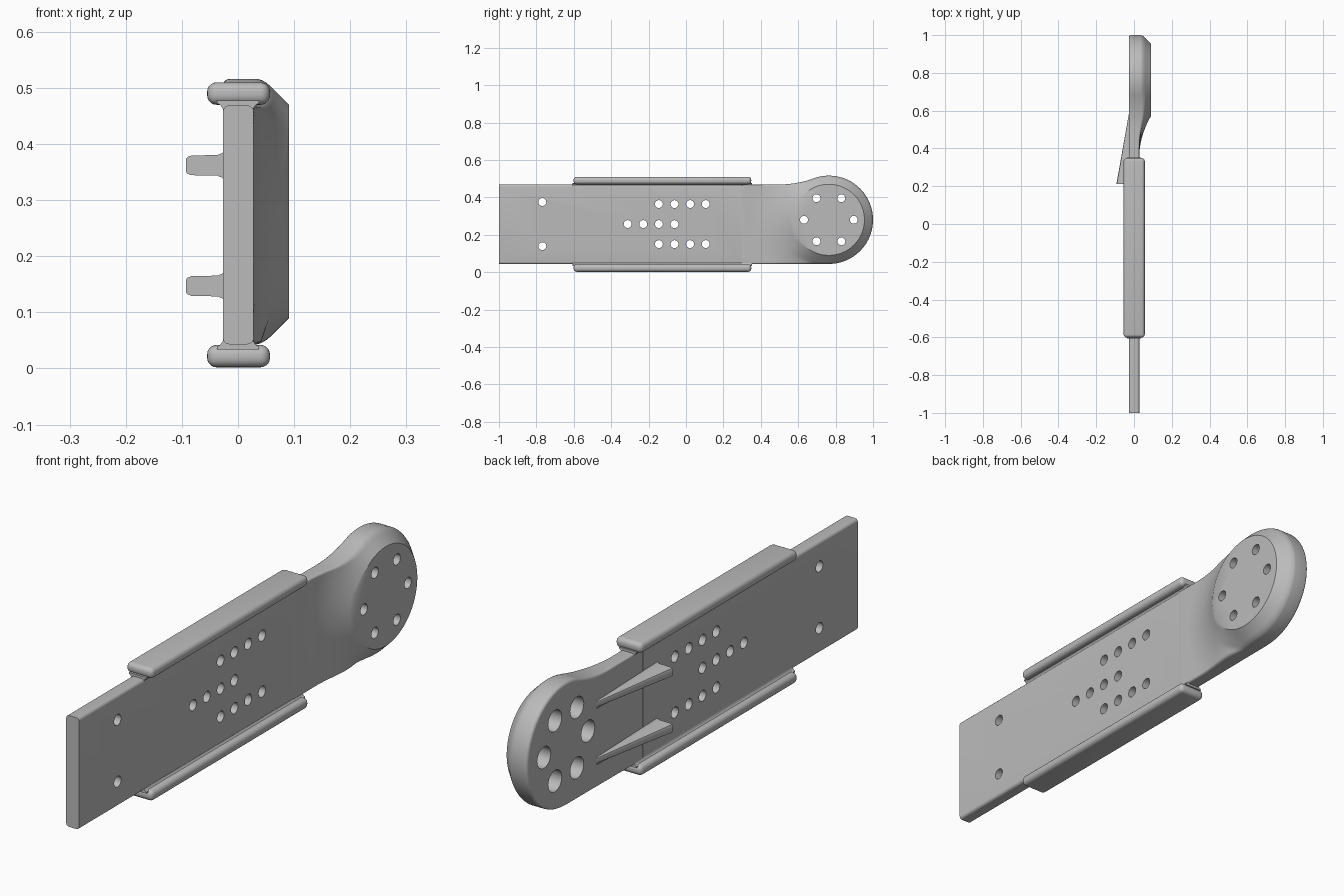
import bpy, bmesh, math
from mathutils import Vector, Matrix

if "Cube" in bpy.data.objects:
    bpy.data.objects.remove(bpy.data.objects["Cube"])

grey = bpy.data.materials.new("plain grey")
grey.use_nodes = True
grey.diffuse_color = (0.5, 0.5, 0.5, 1)
grey.node_tree.nodes["Principled BSDF"].inputs["Base Color"].default_value = (0.5, 0.5, 0.5, 1)

BACK, FRONT = -0.027, 0.028      # plate faces along x
LOW, HIGH = 0.043, 0.469         # plate edges along z
MID = (LOW + HIGH) / 2
HUB = Vector((0.764, 0.28))      # disc centre in (y, z)
RIM, FACE, TOP = 0.236, 0.19, 0.091
SEAM = 0.3                       # plate meets head here
ROUND = 0.012


def add(name, bm):
    bmesh.ops.recalc_face_normals(bm, faces=bm.faces)
    mesh = bpy.data.meshes.new(name)
    bm.to_mesh(mesh)
    bm.free()
    mesh.materials.append(grey)
    ob = bpy.data.objects.new(name, mesh)
    bpy.context.collection.objects.link(ob)
    return ob


def activate(ob):
    bpy.ops.object.select_all(action='DESELECT')
    ob.select_set(True)
    bpy.context.view_layer.objects.active = ob


def finish(ob, angle=32):
    activate(ob)
    for mod in list(ob.modifiers):
        bpy.ops.object.modifier_apply(modifier=mod.name)
    bpy.ops.object.shade_smooth_by_angle(angle=math.radians(angle))


def loft(name, rings):
    """Closed rings bridged in order and capped at both ends."""
    bm = bmesh.new()
    loops = [[bm.verts.new(p) for p in ring] for ring in rings]
    n = len(loops[0])
    for a, b in zip(loops, loops[1:]):
        for i in range(n):
            j = (i + 1) % n
            bm.faces.new((a[i], a[j], b[j], b[i]))
    bm.faces.new(loops[0])
    bm.faces.new(loops[-1])
    return add(name, bm)


def drill(ob, holes, radius, x0, x1):
    """Cut round holes at (y, z) between x0 and x1."""
    bm = bmesh.new()
    for y, z in holes:
        spot = Matrix.Translation(((x0 + x1) / 2, y, z)) @ Matrix.Rotation(math.pi / 2, 4, 'Y')
        bmesh.ops.create_cone(bm, cap_ends=True, segments=24, radius1=radius,
                              radius2=radius, depth=x1 - x0, matrix=spot)
    cutter = add("hole_cutter", bm)
    cutter.hide_render = True
    activate(ob)
    mod = ob.modifiers.new("holes", 'BOOLEAN')
    mod.operation, mod.solver, mod.object = 'DIFFERENCE', 'EXACT', cutter
    bpy.ops.object.modifier_apply(modifier=mod.name)
    bpy.data.objects.remove(cutter)


# Plate with rounded long edges
section = []
for k, (sx, sz) in enumerate([(1, 1), (-1, 1), (-1, -1), (1, -1)]):
    cx = (FRONT if sx > 0 else BACK) - sx * ROUND
    cz = MID + sz * ((HIGH - LOW) / 2 - ROUND)
    for i in range(6):
        a = math.pi / 2 * (k + i / 5)
        section.append((cx + ROUND * math.cos(a), cz + ROUND * math.sin(a)))
plate = loft("plate", [[(x, y, z) for x, z in section] for y in (-1, SEAM)])
holes = [(-0.768, z) for z in (0.375, 0.139)]
for start, z in ((-0.145, 0.364), (-0.312, 0.257), (-0.145, 0.15)):
    holes += [(start + 0.0835 * i, z) for i in range(4)]
drill(plate, holes, 0.021, -0.1, 0.1)
finish(plate)

# Head outline: straight lower edge, disc rim, concave blend, upper edge
START = SEAM - 0.01
outline = [Vector((START + (HUB.x - START) * i / 24, LOW)) for i in range(24)]
blend_y = 0.5
gap = HUB.x - blend_y
lift = HIGH - HUB.y
R = (gap ** 2 + lift ** 2 - RIM ** 2) / (2 * (RIM - lift))
end = math.atan2(lift + R, -gap)
for i in range(65):
    a = -math.pi / 2 + (end + math.pi / 2) * i / 64
    outline.append(HUB + RIM * Vector((math.cos(a), math.sin(a))))
for i in range(1, 13):
    a = (end - math.pi) + (-math.pi / 2 - end + math.pi) * i / 12
    outline.append(Vector((blend_y + R * math.cos(a), HIGH + R + R * math.sin(a))))
outline += [Vector((blend_y + (START - blend_y) * i / 10, HIGH)) for i in range(1, 11)]
outline += [Vector((START, HIGH + (LOW - HIGH) * i / 20)) for i in range(1, 20)]


def height(d, c):
    """Front surface: chamfered rim, easing into a long flare toward the plate."""
    cone = max(FRONT, TOP - (d - FACE))
    t = min(1, (d - FACE) / 0.22)
    flare = FRONT + (TOP - FRONT) * (1 - t) ** 2
    w = min(1, max(0, (c - 0.2) / 0.6))
    w = w * w * (3 - 2 * w)
    return cone * (1 - w) + flare * w


spokes = [((p - HUB).normalized(), (p - HUB).length) for p in outline]


def ring(dist, x_of):
    pts = []
    for u, length in spokes:
        d = dist(length)
        q = HUB + u * d
        pts.append((x_of(d, -u.x), q.x, q.y))
    return pts


rings = []
for i in range(19):
    s = i / 18
    rings.append(ring(lambda L: FACE + (L - ROUND - FACE) * s, height))
for i in range(1, 5):
    a = math.pi / 2 * i / 4
    rings.append(ring(lambda L: L - ROUND * (1 - math.sin(a)),
                      lambda d, c: height(d, c) - ROUND * (1 - math.cos(a)) * 0.9))
for i in range(6):
    a = math.pi / 2 * i / 5
    rings.append(ring(lambda L: L - ROUND * (1 - math.cos(a)),
                      lambda d, c: BACK + ROUND * (1 - math.sin(a))))
head = loft("head", rings)

# Bolt circle: small holes through, wide counterbores from behind
bolts = [HUB + 0.133 * Vector((math.cos(k * math.pi / 3), math.sin(k * math.pi / 3)))
         for k in range(6)]
drill(head, bolts, 0.021, -0.2, 0.2)
drill(head, bolts, 0.041, -0.2, 0.045)
finish(head)

# Edge rails, each on a flared neck
for name, side in (("upper", 1), ("lower", -1)):
    bm = bmesh.new()
    bmesh.ops.create_cube(bm, size=1)
    bmesh.ops.scale(bm, vec=(0.112, 0.95, 0.04), verts=bm.verts)
    bmesh.ops.translate(bm, vec=(0.001, -0.126, MID + side * 0.234), verts=bm.verts)
    rail = add(name + "_rail", bm)
    bevel = rail.modifiers.new("round", 'BEVEL')
    bevel.width, bevel.segments = 0.017, 5
    finish(rail, 40)
    half = [(0.026, 0.198), (0.027, 0.207), (0.031, 0.213), (0.037, 0.217), (0.037, 0.222)]
    neck = half + [(-x, z) for x, z in reversed(half)]
    finish(loft(name + "_neck", [[(x, y, MID + side * z) for x, z in neck]
                                 for y in (-0.607, 0.352)]))

# Tapered ribs on the back
half = [(0.026, -0.004), (0.021, 0.003), (0.0185, 0.01), (0.0175, 0.056),
        (0.015, 0.063), (0.011, 0.066)]
rib = half + [(-u, v) for u, v in reversed(half)]
for name, z in (("upper", 0.362), ("lower", 0.147)):
    rings = []
    for y, wide, tall in ((0.212, 1, 1), (0.58, 0.6, 0.01)):
        rings.append([(BACK - v * tall, y, z + u * wide) for u, v in rib])
    finish(loft(name + "_rib", rings))
